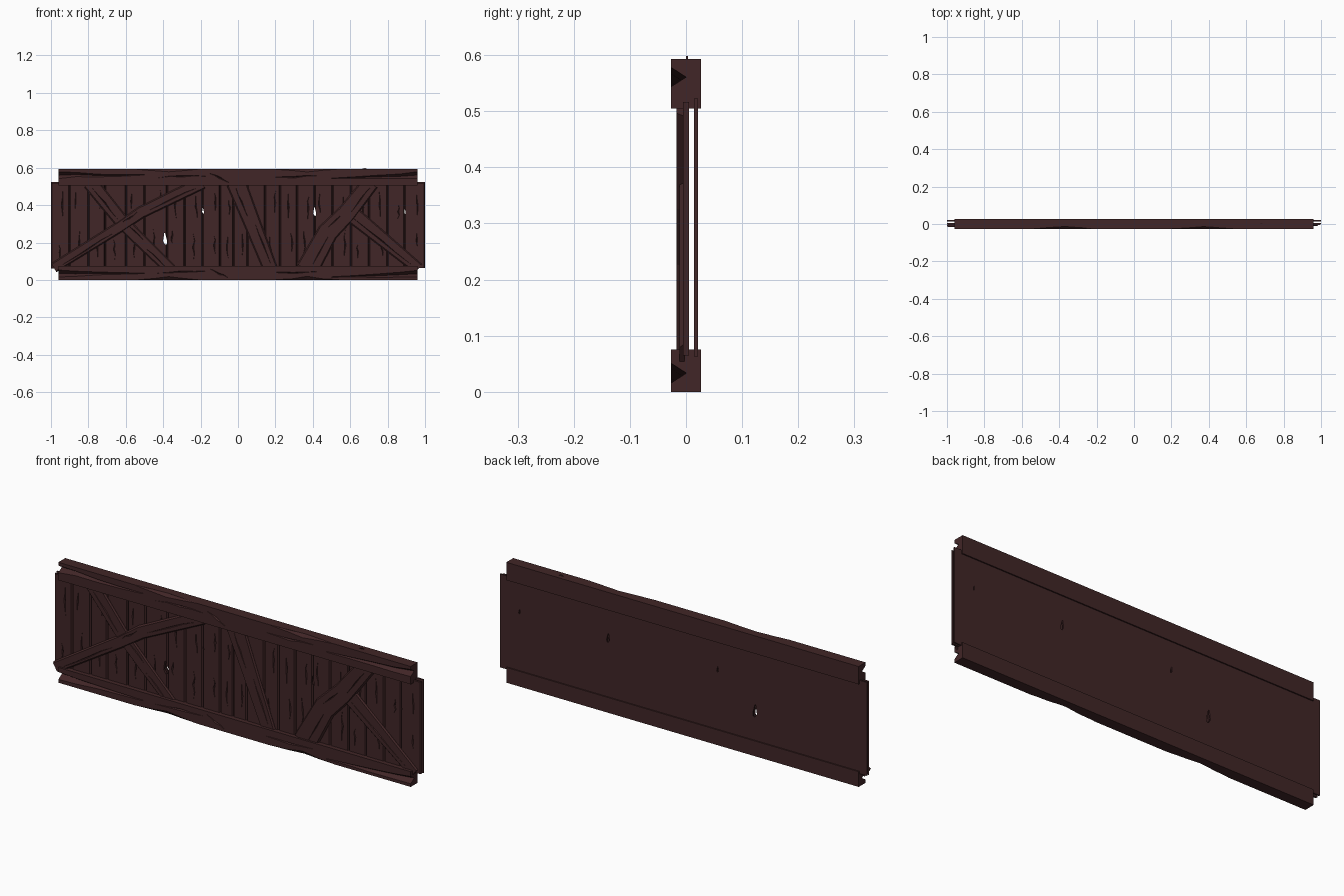
import bpy, bmesh, random
from mathutils import Vector

if "Cube" in bpy.data.objects:
    bpy.data.objects.remove(bpy.data.objects["Cube"])

random.seed(4)
wood = bpy.data.materials.new("dark brown wood")
wood.diffuse_color = (0.053, 0.019, 0.020, 1)
wood.use_nodes = True
wood.node_tree.nodes["Principled BSDF"].inputs["Base Color"].default_value = wood.diffuse_color


def strip(bm, pts, section):
    """Loft a cross-section along a path in the xz plane; pts = (x, z, half width, depth)."""
    rings = []
    for i, (x, z, w, k) in enumerate(pts):
        a, b = pts[max(i - 1, 0)], pts[min(i + 1, len(pts) - 1)]
        d = Vector((b[0] - a[0], b[1] - a[1])).normalized()
        rings.append([bm.verts.new((x - d.y * u, y, z + d.x * u)) for u, y in section(w, k)])
    n = len(rings[0])
    for r, s in zip(rings, rings[1:]):
        for j in range(n):
            bm.faces.new((r[j], r[(j + 1) % n], s[(j + 1) % n], s[j]))
    bm.faces.new(rings[0])
    bm.faces.new(rings[-1][::-1])


def board(front, back, chamfer):
    """Board section with chamfered front edges."""
    m = front + (back - front) * 0.7
    return lambda w, k: [(-w, back), (-w, m), (-w + chamfer, front),
                         (w - chamfer, front), (w, m), (w, back)]


def vee(front):
    """V-shaped crack section opening at the front."""
    return lambda w, k: [(-w, front - 0.002), (w, front - 0.002), (0, front + k)]


def box(front, back):
    return lambda w, k: [(-w, front), (w, front), (w, back), (-w, back)]


def crack(bm, front, a, b, w, k, wobble, open_end=False):
    """Wobbly tapering split from a to b; an open end starts at full width."""
    a, b = Vector(a), Vector(b)
    side = Vector((a.y - b.y, b.x - a.x)).normalized()
    pts = []
    for i in range(5):
        t = i / 4
        size = 1 - t if open_end else 1 - abs(2 * t - 1)
        size = max(size * random.uniform(0.75, 1), 0.1)
        p = a.lerp(b, t) + side * random.uniform(-wobble, wobble)
        pts.append((p.x, p.y, w * size, k * size))
    strip(bm, pts, vee(front))


def make(name, bm):
    bmesh.ops.recalc_face_normals(bm, faces=bm.faces[:])
    me = bpy.data.meshes.new(name)
    bm.to_mesh(me)
    bm.free()
    me.materials.append(wood)
    ob = bpy.data.objects.new(name, me)
    bpy.context.collection.objects.link(ob)
    return ob


def carve(ob, bm):
    """Cut the shapes in bm out of an object, then drop the cutter."""
    bmesh.ops.triangulate(bm, faces=bm.faces[:])
    cutter = make("cutter", bm)
    cutter.hide_render = True
    mod = ob.modifiers.new("cut", 'BOOLEAN')
    mod.operation, mod.solver, mod.object = 'DIFFERENCE', 'EXACT', cutter
    mod.use_self = True
    bpy.context.view_layer.update()
    dg = bpy.context.evaluated_depsgraph_get()
    me = bpy.data.meshes.new_from_object(ob.evaluated_get(dg))
    ob.modifiers.clear()
    if len(me.polygons) > 0:
        ob.data = me
    bpy.data.objects.remove(cutter)


def add_holes(bm):
    """Knot holes passing through planks and backing."""
    for x, z, w in ((-.39, .22, .011), (-.187, .37, .005), (.41, .365, .008), (.893, .365, .004)):
        h = w * 2.8
        strip(bm, [(x - w * 0.2, z + h, w * 0.2, 0), (x, z - h * 0.4, w, 0),
                   (x + w * 0.4, z - h, w * 0.4, 0)], box(-0.05, 0.05))


# backing board
bm, cuts = bmesh.new(), bmesh.new()
strip(bm, [(0, 0.063, 1.0, 0), (0, 0.523, 1.0, 0)], box(0.014, 0.021))
add_holes(cuts)
carve(make("backing_board", bm), cuts)

# upright front planks with random splits
edges = [-1, -.9, -.8, -.71, -.6, -.5, -.38, -.285, -.19, -.095, -.025, .05,
         .145, .225, .315, .41, .505, .605, .7, .8, .89, 1]
bm, cuts = bmesh.new(), bmesh.new()
for a, b in zip(edges, edges[1:]):
    x, w = (a + b) / 2, (b - a) / 2 - 0.0004
    front = -0.005 + random.uniform(-0.0012, 0.0012)
    strip(bm, [(x, 0.06 + random.uniform(0, 0.01), w, 0),
               (x, 0.515 + random.uniform(0, 0.01), w, 0)], board(front, 0.005, 0.005))
    for z0 in (0.10, 0.31):
        length = random.uniform(0.07, 0.16)
        z = z0 + random.uniform(0, 0.17 - length)
        cx = x + random.uniform(-0.45, 0.45) * w
        crack(cuts, front, (cx, z), (cx, z + length), 0.006, 0.007, 0.005)
add_holes(cuts)
carve(make("front_planks", bm), cuts)

# crooked diagonal braces: name, front, half width at start and end, path
braces = [
    ("left_under_brace", -.012, .040, .031, [(-.79, .52), (-.62, .31), (-.5, .19), (-.36, .055)]),
    ("left_over_brace", -.017, .027, .034, [(-.985, .065), (-.63, .285), (-.52, .36), (-.19, .52)]),
    ("middle_brace", -.013, .052, .038, [(-.01, .52), (.07, .32), (.175, .055)]),
    ("right_under_brace", -.012, .046, .030, [(.58, .375), (.965, .06)]),
    ("right_over_brace", -.017, .060, .044, [(.37, .055), (.48, .255), (.58, .355), (.71, .52)]),
]
for name, front, w0, w1, path in braces:
    bm, cuts = bmesh.new(), bmesh.new()
    last = len(path) - 1
    strip(bm, [(x, z, w0 + (w1 - w0) * i / last, 0) for i, (x, z) in enumerate(path)],
          board(front, -0.003, 0.006))
    # grain splits running along each leg
    for i, (p, q) in enumerate(zip(path, path[1:])):
        p, q = Vector(p), Vector(q)
        d = (q - p).normalized()
        off = Vector((-d.y, d.x)) * (0.35 if i % 2 else -0.3) * w1
        crack(cuts, front, p.lerp(q, 0.1) + off, p.lerp(q, 0.9) + off, 0.005, 0.006, 0.003)
    carve(make(name, bm), cuts)

# heavy beams with split ends, chipped outer edges and grain cracks
F = -0.027
for name, z0, z1, edge, split in (("top_beam", 0.505, 0.593, 0.593, 0.56),
                                  ("bottom_beam", 0.0, 0.075, 0.0, 0.034)):
    bm, cuts = bmesh.new(), bmesh.new()
    mid, half = (z0 + z1) / 2, (z1 - z0) / 2
    strip(bm, [(-0.96, mid, half, 0), (0.96, mid, half, 0)], box(F, 0.027))
    for s in (-1, 1):
        crack(cuts, F, (s * 0.99, split), (s * 0.5, split - s * 0.01 - 0.008),
              0.022, 0.032, 0.003, True)
        crack(cuts, F, (s * 0.37 - 0.17, edge), (s * 0.37 + 0.17, edge), 0.021, 0.017, 0.001)
        crack(cuts, F, (s * 0.3 - 0.13, mid), (s * 0.3 + 0.13, mid + 0.006), 0.006, 0.008, 0.004)
    crack(cuts, F, (-0.15, mid + 0.02), (-0.05, mid - 0.025), 0.007, 0.008, 0.003)
    carve(make(name, bm), cuts)

# small splinter standing on the top beam
bm = bmesh.new()
strip(bm, [(0.66, 0.592, 0.001, 0), (0.68, 0.595, 0.003, 0), (0.69, 0.592, 0.001, 0)],
      box(0.0, 0.004))
make("splinter", bm)
